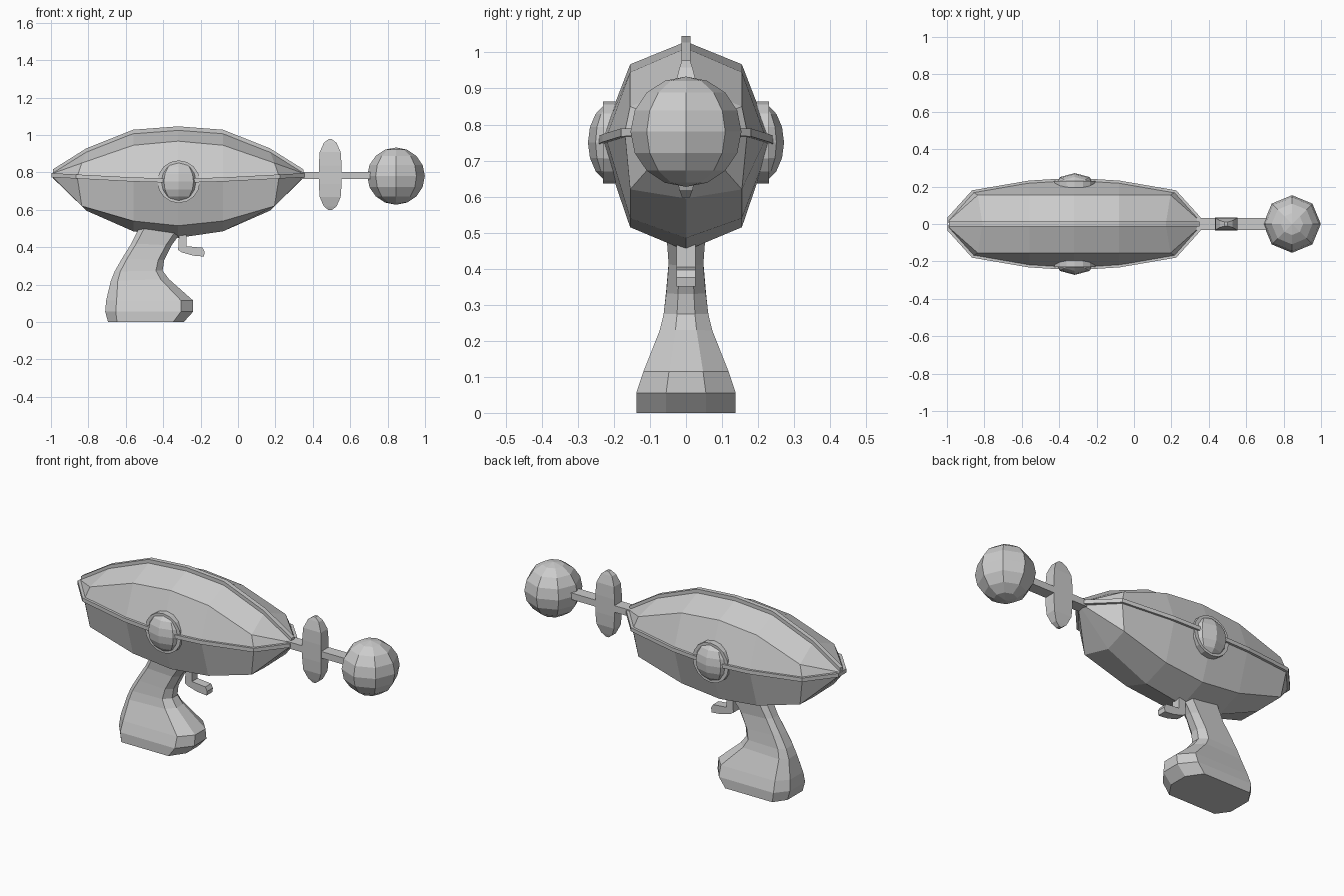
import bpy, bmesh
from mathutils import Matrix, Vector

if "Cube" in bpy.data.objects:
    bpy.data.objects.remove(bpy.data.objects["Cube"])

grey = bpy.data.materials.new("plain grey")
GREY = (0.6, 0.6, 0.6, 1)
grey.diffuse_color = GREY
grey.use_nodes = True
grey.node_tree.nodes["Principled BSDF"].inputs["Base Color"].default_value = GREY


def finish(bm, name):
    bmesh.ops.recalc_face_normals(bm, faces=bm.faces)
    mesh = bpy.data.meshes.new(name)
    bm.to_mesh(mesh)
    bm.free()
    mesh.materials.append(grey)
    ob = bpy.data.objects.new(name, mesh)
    bpy.context.collection.objects.link(ob)
    return ob


def loft(name, rings):
    """Skin a row of equal-sized closed rings and cap both ends."""
    bm = bmesh.new()
    rows = [[bm.verts.new(p) for p in ring] for ring in rings]
    n = len(rows[0])
    for a, b in zip(rows, rows[1:]):
        for i in range(n):
            j = (i + 1) % n
            bm.faces.new((a[i], a[j], b[j], b[i]))
    bm.faces.new(rows[0])
    bm.faces.new(rows[-1])
    return finish(bm, name)


def ball(name, centre, scale):
    bm = bmesh.new()
    bmesh.ops.create_uvsphere(bm, u_segments=8, v_segments=8, radius=1)
    bmesh.ops.transform(bm, verts=bm.verts, matrix=Matrix.Translation(centre) @ Matrix.Diagonal((*scale, 1)))
    return finish(bm, name)


def box(name, lo, hi):
    loft(name, [[(x, lo[1], lo[2]), (x, hi[1], lo[2]), (x, hi[1], hi[2]), (x, lo[1], hi[2])]
                for x in (lo[0], hi[0])])


# Body: half the stations, mirrored about the widest ring
MID = -0.32
# distance, side distance, crest, shoulder, side y, side z, lower crease, keel, crease y
half = [(0, 0, 1.03, 0.967, 0.237, 0.755, 0.515, 0.45, 0.155),
        (0.24, 0.24, 1.012, 0.945, 0.222, 0.762, 0.54, 0.485, 0.155),
        (0.49, 0.54, 0.913, 0.85, 0.17, 0.778, 0.62, 0.595, 0.155),
        (0.67, 0.67, 0.80, 0.795, 0.025, 0.785, 0.775, 0.77, 0.018)]
stations = [(-1, s) for s in half[:0:-1]] + [(1, s) for s in half]
rings, crest, side = [], [], []
for sign, (d, ds, top, up, sy, sz, low, keel, cy) in stations:
    x, xs = MID + sign * d, MID + sign * ds
    xc = MID + sign * (d + ds) / 2
    rings.append([(x, 0, top), (xc, cy, up), (xs, sy, sz), (xc, cy, low),
                  (x, 0, keel), (xc, -cy, low), (xs, -sy, sz), (xc, -cy, up)])
    crest.append((x, top))
    side.append((xs, sy, sz))
loft("body", rings)

# Raised strips along the crest and both sides
loft("crest_strip", [[(x, -0.013, z - 0.03), (x, 0.013, z - 0.03),
                      (x, 0.013, z + 0.016), (x, -0.013, z + 0.016)] for x, z in crest])
for label, s in (("left", 1), ("right", -1)):
    loft(label + "_side_strip", [[(x * 1.01 + 0.003, s * (y - 0.025), z - 0.011), (x * 1.01 + 0.003, s * (y + 0.01), z - 0.011),
                                  (x * 1.01 + 0.003, s * (y + 0.01), z + 0.011), (x * 1.01 + 0.003, s * (y - 0.025), z + 0.011)]
                                 for x, y, z in side])
    # Round side cap with its collar
    ball(label + "_cap", (-0.317, s * 0.2, 0.75), (0.112, 0.072, 0.112))
    bm = bmesh.new()
    bmesh.ops.create_cone(bm, cap_ends=True, segments=16, radius1=0.114, radius2=0.114, depth=0.07,
                          matrix=Matrix.Translation((-0.317, s * 0.195, 0.75)) @ Matrix.Rotation(1.5708, 4, "X"))
    finish(bm, label + "_cap_collar")

# Barrel rod, emitter ball and fin plate
box("barrel_rod", (0.3, -0.033, 0.765), (0.75, 0.033, 0.803))
ball("emitter_ball", (0.845, 0, 0.78), (0.154, 0.154, 0.153))
fin = [(0.19, 0.008, 0.011), (0.17, 0.034, 0.018), (0.12, 0.056, 0.031), (0.05, 0.061, 0.034)]
levels = [(-h, a, b) for h, a, b in fin] + [(h, a, b) for h, a, b in reversed(fin)]
loft("barrel_fin", [[(0.493 - a, -b, 0.788 + h), (0.493 + a, -b, 0.788 + h),
                     (0.493 + a, b, 0.788 + h), (0.493 - a, b, 0.788 + h)] for h, a, b in levels])

# Grip: back x, back z, front x, front z, half width
grip = [(-0.695, 0, -0.29, 0, 0.138), (-0.71, 0.055, -0.24, 0.055, 0.138),
        (-0.705, 0.115, -0.24, 0.115, 0.118), (-0.68, 0.22, -0.37, 0.23, 0.073),
        (-0.66, 0.27, -0.403, 0.275, 0.062), (-0.62, 0.34, -0.395, 0.33, 0.055),
        (-0.57, 0.42, -0.355, 0.41, 0.048), (-0.52, 0.52, -0.29, 0.5, 0.055)]
sections = []
for xb, zb, xf, zf, w in grip:
    b, f = Vector((xb, 0, zb)), Vector((xf, 0, zf))
    outline = [(0, 0.5), (0.12, 1), (0.86, 1), (1, 0.4)]
    outline += [(t, -k) for t, k in reversed(outline)]
    sections.append([b.lerp(f, t) + Vector((0, k * w, 0)) for t, k in outline])
loft("grip", sections)

# Trigger
trigger = [(-0.32, 0.385), (-0.315, 0.48), (-0.275, 0.48), (-0.275, 0.405), (-0.19, 0.397),
           (-0.178, 0.375), (-0.182, 0.35), (-0.24, 0.355), (-0.3, 0.372)]
loft("trigger", [[(x, y, z) for x, z in trigger] for y in (-0.026, 0.026)])
